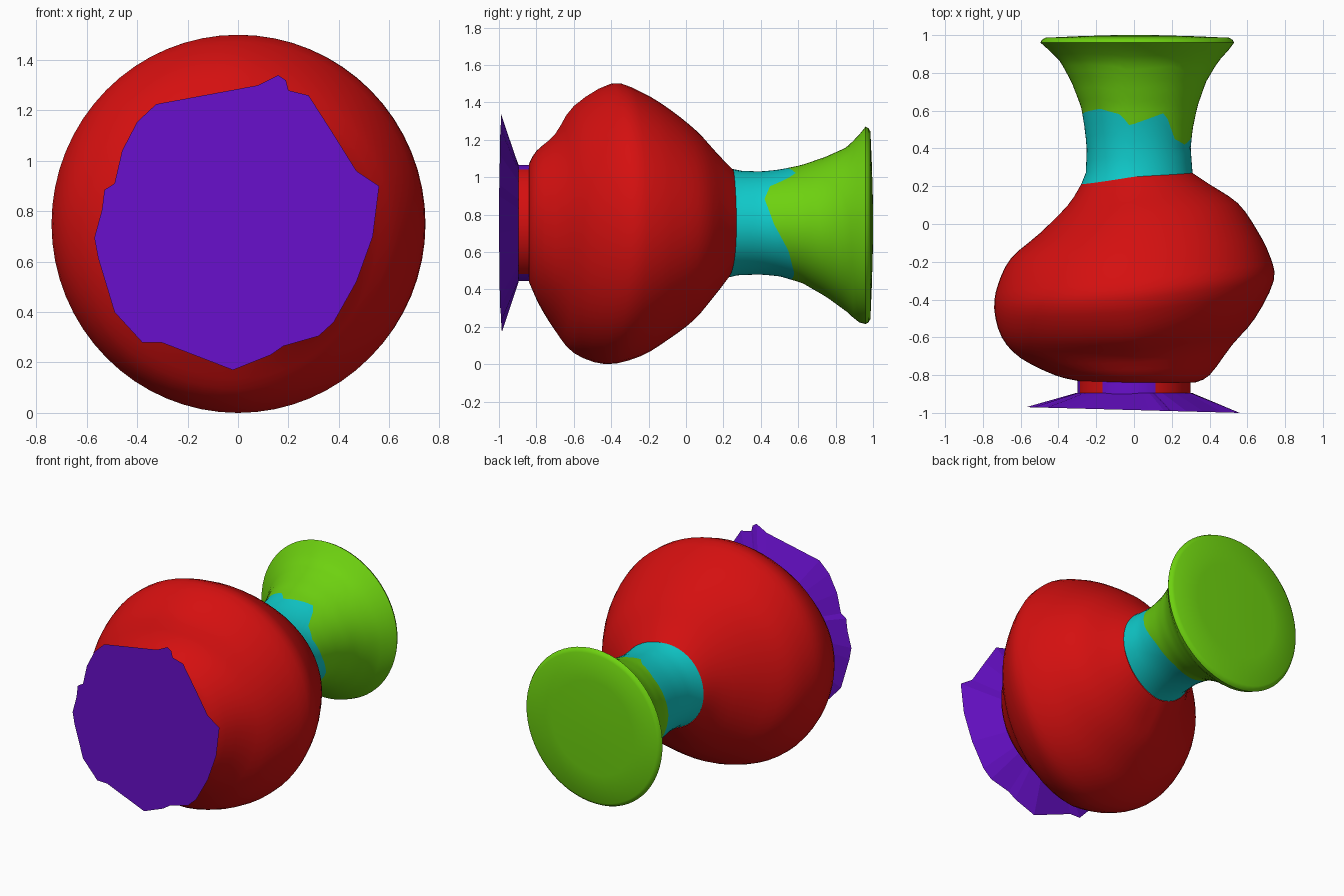
import bpy, bmesh, math

if "Cube" in bpy.data.objects:
    bpy.data.objects.remove(bpy.data.objects["Cube"])

SEG = 64
CZ = 0.75


def material(name, rgb):
    m = bpy.data.materials.new(name)
    m.diffuse_color = (*rgb, 1)
    m.use_nodes = True
    m.node_tree.nodes["Principled BSDF"].inputs["Base Color"].default_value = m.diffuse_color
    return m


RED = material("red", (0.66, 0.005, 0.005))
TEAL = material("teal", (0.005, 0.60, 0.60))
GREEN = material("green", (0.155, 0.64, 0.005))
PURPLE = material("purple", (0.14, 0.005, 0.60))


def loft(name, rings, mats, smooth=40, cap_start=False, cap_end=False, rule=None):
    """Skin a list of closed rings that have equal point counts."""
    bm = bmesh.new()
    rows = [[bm.verts.new(p) for p in ring] for ring in rings]
    n = len(rows[0])
    for a, b in zip(rows, rows[1:]):
        for i in range(n):
            k = (i + 1) % n
            f = bm.faces.new((a[i], a[k], b[k], b[i]))
            if rule:
                f.material_index = rule(f.calc_center_median())
    if cap_start:
        bm.faces.new(rows[0])
    if cap_end:
        bm.faces.new(rows[-1])
    bmesh.ops.recalc_face_normals(bm, faces=bm.faces)
    me = bpy.data.meshes.new(name)
    bm.to_mesh(me)
    bm.free()
    ob = bpy.data.objects.new(name, me)
    bpy.context.collection.objects.link(ob)
    for m in mats:
        me.materials.append(m)
    if smooth:
        bpy.ops.object.select_all(action='DESELECT')
        ob.select_set(True)
        bpy.context.view_layer.objects.active = ob
        bpy.ops.object.shade_smooth_by_angle(angle=math.radians(smooth))
    return ob


def around(a, y, left, right, top, bottom):
    """Point on a ring whose radius differs in the four directions."""
    c, s = math.cos(a), math.sin(a)
    return (c * (right if c > 0 else left), y, CZ + s * (top if s > 0 else bottom))


def table(rows, x):
    """Linear lookup of the remaining columns by the first column."""
    x = min(max(x, rows[0][0]), rows[-1][0])
    for p, q in zip(rows, rows[1:]):
        if x <= q[0]:
            t = (x - p[0]) / (q[0] - p[0])
            return [u + (v - u) * t for u, v in zip(p[1:], q[1:])]


def spline(rows, steps):
    """Catmull-Rom refinement of profile stations."""
    out = []
    for i in range(len(rows) - 1):
        p0, p1, p2 = rows[max(i - 1, 0)], rows[i], rows[i + 1]
        p3 = rows[min(i + 2, len(rows) - 1)]
        for j in range(steps):
            t = j / steps
            out.append([0.5 * (2 * b + (c - a) * t + (2 * a - 5 * b + 4 * c - d) * t * t
                               + (3 * b - a - 3 * c + d) * t ** 3)
                        for a, b, c, d in zip(p0, p1, p2, p3)])
    return out + [list(rows[-1])]


ANGLES = [2 * math.pi * i / SEG for i in range(SEG)]

# Lopsided round body: y and radius on the left, right, top and bottom
body = [
    (-.83, .30, -.84, .32, -.84, .32, -.84, .31),
    (-.80, .42, -.80, .40, -.80, .39, -.78, .44),
    (-.71, .60, -.64, .52, -.70, .48, -.70, .57),
    (-.60, .70, -.50, .64, -.60, .63, -.60, .69),
    (-.45, .74, -.30, .74, -.40, .75, -.43, .75),
    (-.32, .72, -.17, .72, -.25, .71, -.25, .71),
    (-.18, .65, -.03, .65, -.10, .62, -.10, .62),
    (-.05, .50, .11, .55, .05, .50, .03, .52),
    (.10, .35, .21, .40, .15, .39, .12, .41),
    (.21, .28, .27, .31, .25, .29, .22, .29),
]


def body_y(a, yl, yr, yt, yb):
    c, s = math.cos(a), math.sin(a)
    mid = yb + (yt - yb) * (1 + s) / 2
    return mid + abs(c) * ((yr if c > 0 else yl) - mid)


rings = [[around(a, body_y(a, r[0], r[2], r[4], r[6]), r[1], r[3], r[5], r[7])
          for a in ANGLES] for r in spline(body, 3)]
loft("body", rings, [RED], cap_start=True)

# Neck and flared mouth: y, then left, right, top and bottom radius
neck = [
    (.21, .28, .33, .31, .29), (.27, .255, .31, .285, .275),
    (.40, .25, .30, .28, .27), (.50, .26, .31, .29, .28),
    (.62, .28, .335, .315, .315), (.75, .33, .38, .36, .39),
    (.86, .39, .445, .41, .47), (.92, .45, .50, .47, .525),
    (.96, .495, .53, .52, .535),
]
# Ragged colour border around the neck: angle in degrees, y
border = [(0, .47), (28, .42), (45, .45), (60, .59), (75, .56), (95, .52),
          (105, .58), (130, .61), (180, .58), (225, .60), (270, .56),
          (300, .58), (330, .55), (360, .47)]


def neck_ring(t, start, end):
    out = []
    for a in ANGLES:
        y = start(a) + (end(a) - start(a)) * t
        out.append(around(a, y, *table(neck, y)))
    return out


def neck_start(a):
    return body_y(a, .21, .27, .25, .22)


def neck_border(a):
    return table(border, math.degrees(a))[0]


def rim(a):
    return .96


loft("neck", [neck_ring(j / 6, neck_start, neck_border) for j in range(7)], [TEAL])

# Mouth flare closed by a slightly domed lid
mouth = [neck_ring(j / 12, neck_border, rim) for j in range(13)]
for y, k in ((.975, .985), (.986, .95), (.994, .6), (1.0, .2)):
    mouth.append([around(a, y, .495 * k, .53 * k, .52 * k, .535 * k) for a in ANGLES])
loft("mouth", mouth, [GREEN], cap_end=True)


# Short stem with red and purple patches
def stem_colour(p):
    d = math.degrees(math.atan2(p.z - CZ, p.x)) % 360
    purple = 68 < d < 120 or 160 < d < 195 or 240 < d < 295
    return 1 if purple else 0


stem = [[around(a, y, .30, .30, .315, .305) for a in ANGLES] for y in (-.91, -.825)]
loft("stem", stem, [RED, PURPLE], rule=stem_colour)

# Chipped foot plate with a conical back
outline = [(.16, 1.34), (.19, 1.32), (.20, 1.28), (.28, 1.26), (.37, 1.12),
           (.47, .96), (.56, .90), (.535, .70), (.47, .52), (.38, .36),
           (.32, .305), (.18, .265), (.13, .23), (-.02, .17), (-.305, .28),
           (-.38, .28), (-.49, .40), (-.555, .615), (-.57, .695), (-.54, .805),
           (-.53, .885), (-.49, .91), (-.46, 1.04), (-.40, 1.155),
           (-.325, 1.225), (.08, 1.30)]
front = [(x, -.985 - .027 * x, z) for x, z in outline]
back = []
for x, z in outline:
    a = math.atan2(z - CZ, x)
    back.append(around(a, -.895, .31, .31, .32, .31))
loft("foot", [front, back], [PURPLE], smooth=0, cap_start=True, cap_end=True)
